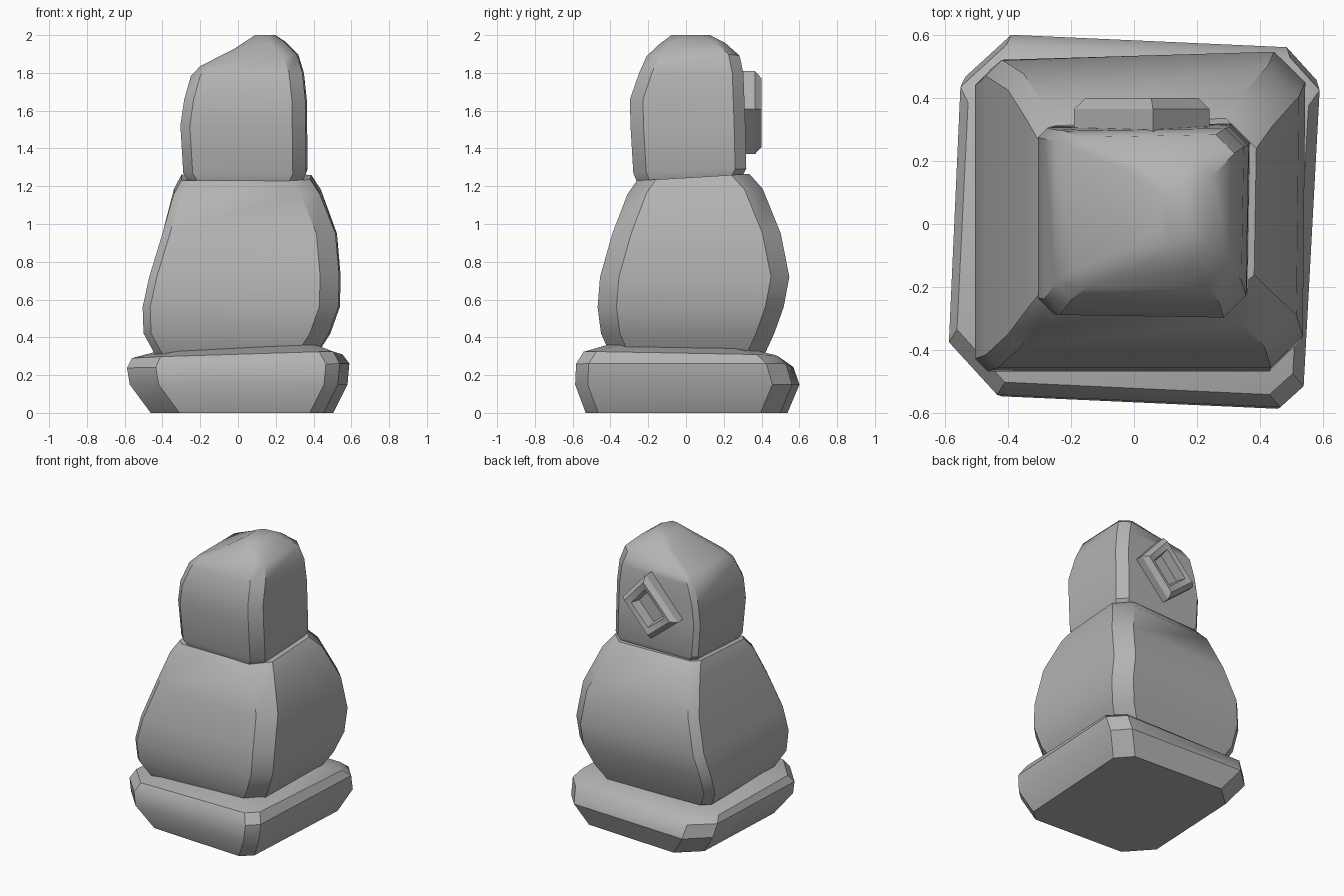
import bpy, bmesh, math

if "Cube" in bpy.data.objects:
    bpy.data.objects.remove(bpy.data.objects["Cube"])

grey = bpy.data.materials.new("stone grey")
grey.diffuse_color = (0.45, 0.45, 0.45, 1)
grey.use_nodes = True
grey.node_tree.nodes["Principled BSDF"].inputs["Base Color"].default_value = grey.diffuse_color


def finish(name, bm, angle=35):
    bmesh.ops.recalc_face_normals(bm, faces=bm.faces[:])
    me = bpy.data.meshes.new(name)
    bm.to_mesh(me)
    bm.free()
    me.materials.append(grey)
    ob = bpy.data.objects.new(name, me)
    bpy.context.collection.objects.link(ob)
    bpy.ops.object.select_all(action='DESELECT')
    ob.select_set(True)
    bpy.context.view_layer.objects.active = ob
    bpy.ops.object.shade_smooth_by_angle(angle=math.radians(angle))
    return ob


def stone(name, rings, skew, chamfer):
    """Loft of chamfered four-sided rings: (z, x0, x1, y0, y1, x slope, y slope)."""
    bm = bmesh.new()
    loops = []
    for z, x0, x1, y0, y1, sx, sy in rings:
        box = [(x0, y0), (x1, y0), (x1, y1), (x0, y1)]
        pts = [(x + d[0], y + d[1]) for (x, y), d in zip(box, skew)]
        loop = []
        for i, (x, y) in enumerate(pts):
            for k in (i - 1, (i + 1) % 4):
                dx, dy = pts[k][0] - x, pts[k][1] - y
                length = math.hypot(dx, dy)
                c = min(chamfer[i], 0.3 * length) / length
                px, py = x + dx * c, y + dy * c
                loop.append(bm.verts.new((px, py, z + sx * px + sy * py)))
        loops.append(loop)
    for a, b in zip(loops, loops[1:]):
        for i in range(8):
            j = (i + 1) % 8
            bm.faces.new((a[i], a[j], b[j], b[i]))
    bm.faces.new(loops[0][::-1])
    bm.faces.new(loops[-1])
    return finish(name, bm)


# Wide slab at the bottom
stone("base_stone", [
    (0.00, -0.44, 0.48, -0.52, 0.51, 0, 0),
    (0.15, -0.55, 0.555, -0.575, 0.572, 0, 0),
    (0.25, -0.565, 0.565, -0.57, 0.54, 0.02, 0),
    (0.30, -0.54, 0.53, -0.53, 0.49, 0.03, -0.02),
    (0.335, -0.40, 0.42, -0.38, 0.38, 0.04, -0.05)],
    [(-0.03, 0.035), (-0.03, -0.015), (0.03, -0.015), (0.02, 0.035)],
    (0.16, 0.07, 0.10, 0.14))

# Tall tapering body stone
stone("body_stone", [
    (0.31, -0.44, 0.42, -0.40, 0.42, 0, 0),
    (0.42, -0.50, 0.49, -0.45, 0.47, 0, 0),
    (0.56, -0.505, 0.54, -0.468, 0.52, 0, 0),
    (0.72, -0.47, 0.545, -0.455, 0.55, 0, 0),
    (0.95, -0.40, 0.525, -0.39, 0.505, 0, 0),
    (1.17, -0.34, 0.44, -0.31, 0.41, 0, 0.04),
    (1.245, -0.30, 0.39, -0.26, 0.34, 0, 0.06)],
    [(0, 0), (-0.01, 0), (0, 0), (0, -0.03)],
    (0.04, 0.10, 0.10, 0.05))

# Head stone with a lopsided peak
stone("head_stone", [
    (1.235, -0.27, 0.35, -0.26, 0.29, 0, 0.06),
    (1.28, -0.30, 0.37, -0.28, 0.31, 0, 0.04),
    (1.52, -0.315, 0.367, -0.295, 0.305, 0, 0),
    (1.66, -0.295, 0.365, -0.298, 0.30, 0, 0),
    (1.79, -0.26, 0.35, -0.25, 0.295, 0.03, 0),
    (1.86, -0.21, 0.32, -0.21, 0.275, 0.12, 0),
    (1.93, -0.03, 0.25, -0.14, 0.20, 0.15, 0),
    (2.00, 0.08, 0.20, -0.08, 0.12, 0, 0)],
    [(0.01, 0.01), (-0.01, 0), (0, 0.01), (0.01, 0)],
    (0.05, 0.07, 0.06, 0.03))

# Tilted hollow block on the back of the head, tapering outwards
corners = [(0.06, 1.81), (-0.19, 1.54), (0.02, 1.37), (0.24, 1.61)]
cx, cz = 0.03, 1.585
bm = bmesh.new()
loops = []
for y, s in ((0.26, 1.0), (0.365, 1.0), (0.40, 0.83), (0.39, 0.60), (0.325, 0.52)):
    loops.append([bm.verts.new((cx + (x - cx) * s, y, cz + (z - cz) * s))
                  for x, z in corners])
for a, b in zip(loops, loops[1:]):
    for i in range(4):
        j = (i + 1) % 4
        bm.faces.new((a[i], a[j], b[j], b[i]))
bm.faces.new(loops[0])
bm.faces.new(loops[-1])
finish("back_socket", bm, 30)
